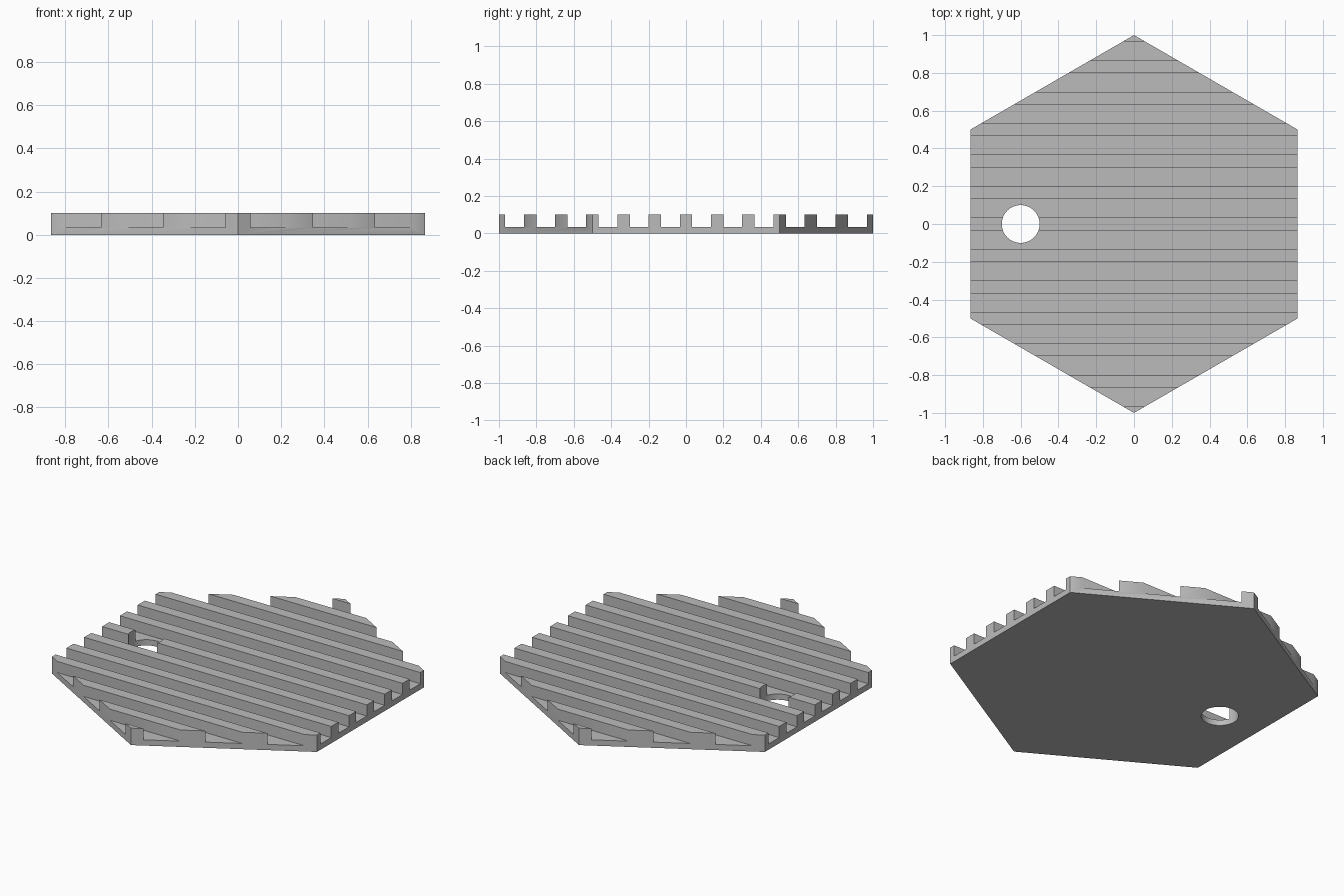
import bpy
import bmesh
import math
from mathutils import Matrix, Vector

cube = bpy.data.objects.get("Cube")
if cube:
    bpy.data.objects.remove(cube, do_unlink=True)

HEIGHT = 0.1
FLOOR = 0.034
PITCH = 1 / 6
GROOVE = 0.1
HOLE_X = -0.6
HOLE_RADIUS = 0.1

grey = bpy.data.materials.new("plain grey")
grey.use_nodes = True
colour = (0.5, 0.5, 0.5, 1)
grey.diffuse_color = colour
grey.node_tree.nodes["Principled BSDF"].inputs["Base Color"].default_value = colour


def make_object(name, bm):
    mesh = bpy.data.meshes.new(name)
    bm.to_mesh(mesh)
    bm.free()
    mesh.materials.append(grey)
    obj = bpy.data.objects.new(name, mesh)
    bpy.context.collection.objects.link(obj)
    return obj


def prism(sides, radius, bottom, top, x=0):
    """Upright prism with a corner on the y axis."""
    bm = bmesh.new()
    place = Matrix.Translation((x, 0, (bottom + top) / 2)) @ Matrix.Rotation(math.pi / 2, 4, "Z")
    ring = [place @ Vector((radius * math.cos(a), radius * math.sin(a), (bottom - top) / 2))
            for a in (math.tau * i / sides for i in range(sides))]
    base = bm.faces.new([bm.verts.new(p) for p in ring])
    sweep = bmesh.ops.extrude_face_region(bm, geom=[base])
    verts = [g for g in sweep["geom"] if isinstance(g, bmesh.types.BMVert)]
    bmesh.ops.translate(bm, verts=verts, vec=(0, 0, top - bottom))
    bmesh.ops.recalc_face_normals(bm, faces=bm.faces)
    return bm


# Hexagonal plate
plate = make_object("ribbed_hexagon_plate", prism(6, 1, 0, HEIGHT))

# Parallel grooves, leaving ribs between them
bm = bmesh.new()
for i in range(-6, 6):
    place = Matrix.Translation((0, (i + 0.5) * PITCH, FLOOR + HEIGHT / 2))
    size = Matrix.Diagonal((2.2, GROOVE, HEIGHT, 1))
    bmesh.ops.create_cube(bm, size=1, matrix=place @ size)
grooves = make_object("groove_cutter", bm)

# Round hanging hole
hole = make_object("hole_cutter", prism(64, HOLE_RADIUS, -0.1, HEIGHT + 0.1, HOLE_X))

for cutter in (grooves, hole):
    cutter.hide_render = True
    cut = plate.modifiers.new(cutter.name, "BOOLEAN")
    cut.operation = "DIFFERENCE"
    cut.solver = "EXACT"
    cut.object = cutter

# Apply the cuts and drop the cutters
bpy.ops.object.select_all(action="DESELECT")
bpy.context.view_layer.objects.active = plate
plate.select_set(True)
for name in [m.name for m in plate.modifiers]:
    bpy.ops.object.modifier_apply(modifier=name)
for cutter in (grooves, hole):
    bpy.data.objects.remove(cutter, do_unlink=True)
bpy.ops.object.shade_smooth_by_angle(angle=math.radians(30))
